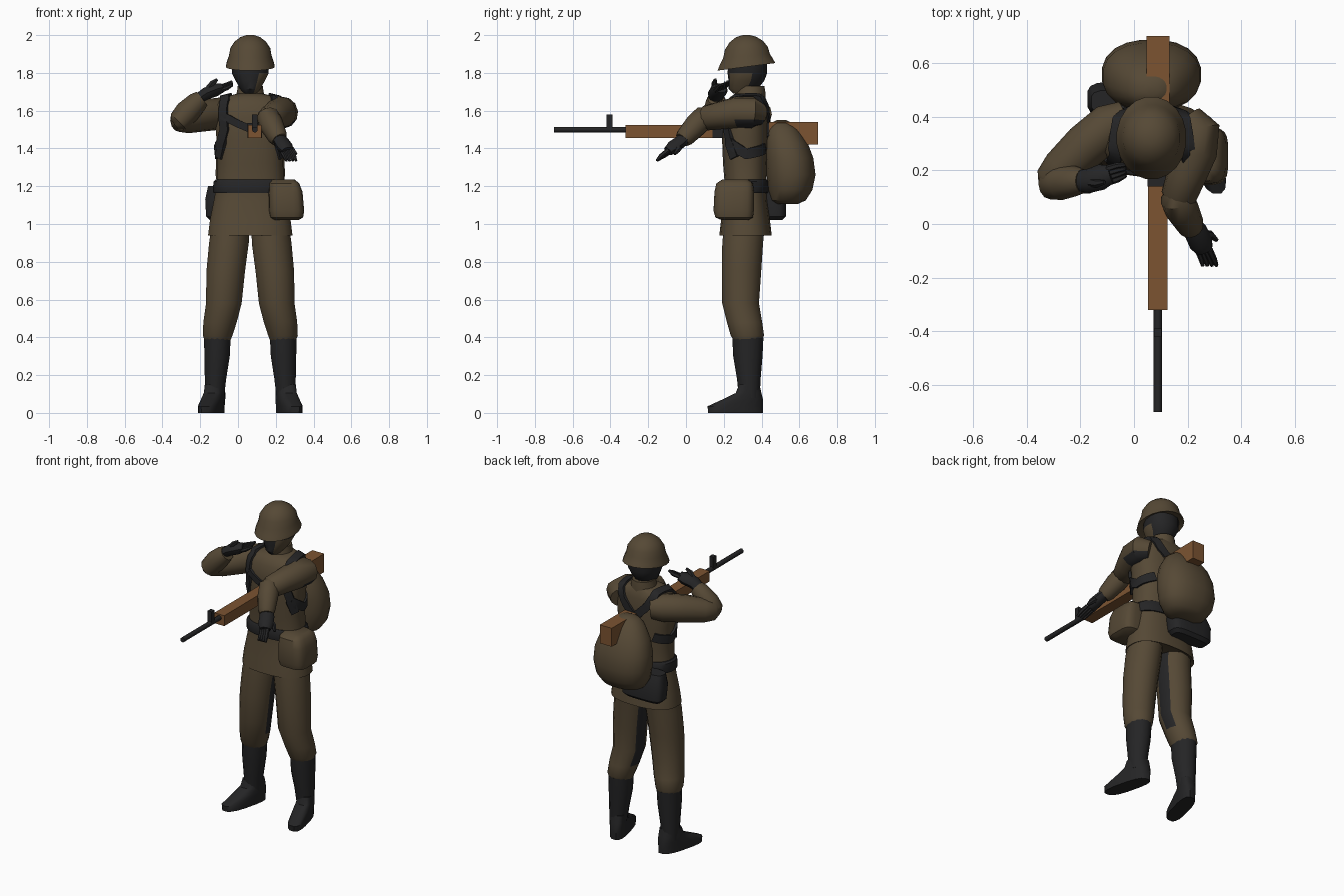
import bpy, bmesh, math
from mathutils import Vector
from mathutils.bvhtree import BVHTree

CX = 0.065  # body centre line


def material(name, rgb):
    m = bpy.data.materials.new(name)
    m.diffuse_color = (*rgb, 1)
    return m


BROWN = material("uniform brown", (0.092, 0.066, 0.036))
DARK = material("dark leather", (0.018, 0.018, 0.019))
WOOD = material("stock wood", (0.20, 0.088, 0.031))


def finish(name, bm, mat, rule=None, second=DARK):
    """Turn a bmesh into an object; rule(centre, normal) picks faces of the second colour."""
    bmesh.ops.recalc_face_normals(bm, faces=bm.faces)
    if rule:
        for f in bm.faces:
            f.material_index = int(bool(rule(f.calc_center_median(), f.normal)))
    me = bpy.data.meshes.new(name)
    bm.to_mesh(me)
    me.materials.append(mat)
    if rule:
        me.materials.append(second)
    ob = bpy.data.objects.new(name, me)
    bpy.context.collection.objects.link(ob)
    return ob


def skin(bm, rings, caps=True):
    rows = [[bm.verts.new(p) for p in r] for r in rings]
    n = len(rows[0])
    for a, b in zip(rows, rows[1:]):
        for i in range(n):
            j = (i + 1) % n
            bm.faces.new((a[i], a[j], b[j], b[i]))
    if caps:
        bm.faces.new(rows[0])
        bm.faces.new(rows[-1][::-1])


def loft(name, rings, mat, n=16, power=2.0, warp=None, rule=None, second=DARK):
    """Stack of level superellipse rings (cx, y0, y1, z, rx)."""
    bm = bmesh.new()
    out = []
    for cx, y0, y1, z, rx in rings:
        row = []
        for i in range(n):
            a = 2 * math.pi * (i + 0.5) / n
            c, s = math.cos(a), math.sin(a)
            c = math.copysign(abs(c) ** (2 / power), c)
            s = math.copysign(abs(s) ** (2 / power), s)
            p = Vector((cx + rx * c, (y0 + y1) / 2 + (y1 - y0) / 2 * s, z))
            row.append(warp(p) if warp else p)
        out.append(row)
    skin(bm, out)
    finish(name, bm, mat, rule, second)
    return bm


def tube(name, pts, radii, mat, n=12, rule=None, flat=1.0):
    """Round limb through the points, with a transported frame."""
    pts = [Vector(p) for p in pts]
    bm = bmesh.new()
    prev, side, rings = None, None, []
    for i, p in enumerate(pts):
        t = (pts[min(i + 1, len(pts) - 1)] - pts[max(i - 1, 0)]).normalized()
        if prev is None:
            side = t.cross(Vector((0, 0, 1))).normalized()
            if side.length < 0.5:
                side = Vector((1, 0, 0))
        else:
            side = prev.rotation_difference(t) @ side
        up = t.cross(side)
        rings.append([p + radii[i] * (math.cos(a) * side + flat * math.sin(a) * up)
                      for a in (2 * math.pi * k / n for k in range(n))])
        prev = t
    skin(bm, rings)
    return finish(name, bm, mat, rule)


def box(name, x, y, z, mat):
    bm = bmesh.new()
    bmesh.ops.create_cube(bm, size=1)
    for v in bm.verts:
        v.co = Vector([(lo + hi) / 2 + c * (hi - lo) for c, (lo, hi) in zip(v.co, (x, y, z))])
    return finish(name, bm, mat)


# Jacket with flared skirt
jacket = loft("jacket", [
    (CX, .21, .42, .96, .19), (CX, .175, .455, .94, .225), (CX, .185, .445, 1.02, .215),
    (CX, .20, .43, 1.12, .195), (CX, .205, .425, 1.2, .18), (CX, .195, .43, 1.32, .175),
    (CX, .19, .435, 1.45, .18), (CX, .19, .435, 1.56, .19), (CX, .205, .43, 1.63, .185),
    (CX, .23, .42, 1.67, .15), (CX, .26, .41, 1.69, .07)], BROWN, 24, 2.4)
surface = BVHTree.FromBMesh(jacket)
loft("collar", [(CX, .26, .42, 1.64, .09), (CX, .262, .42, 1.70, .072),
                (CX, .27, .415, 1.73, .068)], BROWN, 14)

# Belt and rear pouch
loft("belt", [(CX, .195, .435, 1.165, .196), (CX, .193, .437, 1.175, .2),
              (CX, .193, .437, 1.225, .196), (CX, .2, .43, 1.235, .185)], DARK, 24, 2.4)
loft("rear_pouch", [(-.03, .43, .51, 1.02, .12), (-.03, .41, .53, 1.04, .14),
                    (-.03, .40, .53, 1.13, .145), (-.03, .41, .50, 1.2, .13)], DARK, 16, 4)
loft("side_pouch", [(.255, .19, .33, 1.02, .065), (.257, .155, .355, 1.035, .088),
                    (.257, .145, .36, 1.07, .094), (.252, .15, .36, 1.17, .09),
                    (.245, .16, .355, 1.215, .08), (.24, .19, .33, 1.235, .06)], BROWN, 20, 4)

# Backpack, egg shaped with a flatter front
loft("backpack", [
    (CX, .48, .59, 1.105, .08), (CX, .45, .635, 1.125, .135), (CX, .435, .67, 1.18, .172),
    (CX, .425, .687, 1.26, .186), (CX, .42, .675, 1.35, .182), (CX, .42, .645, 1.43, .155),
    (CX, .43, .60, 1.50, .11), (CX, .45, .56, 1.535, .07), (CX, .48, .53, 1.55, .03)],
    BROWN, 20, 2.3)

# Head and helmet
loft("head", [
    (CX, .25, .34, 1.69, .035), (CX, .225, .38, 1.715, .055), (CX, .225, .415, 1.76, .08),
    (CX, .22, .43, 1.80, .1), (CX, .225, .43, 1.86, .1)], DARK, 14, 2.2,
    rule=lambda c, n: c.z < 1.79 and c.y < .34 and c.x > .09, second=BROWN)
loft("helmet", [
    (CX, .20, .44, 1.85, .1), (CX, .165, .475, 1.832, .131), (CX, .175, .463, 1.855, .126),
    (CX, .195, .445, 1.89, .114), (CX, .205, .435, 1.93, .107), (CX, .23, .41, 1.965, .084),
    (CX, .265, .375, 1.99, .052), (CX, .30, .34, 2.0, .02)], BROWN, 20,
    warp=lambda p: p + Vector((0, 0, .13 * (p.y - .32) * min(1, (2 - p.z) / .15))))

# Legs and boots, mirrored about the body centre
for label, s in (("right", -1), ("left", 1)):
    loft(label + "_trouser", [
        (CX + s * .105, .20, .42, 1.0, .10), (CX + s * .113, .19, .41, .90, .107),
        (CX + s * .13, .188, .40, .75, .104), (CX + s * .14, .19, .388, .58, .096),
        (CX + s * .16, .215, .405, .48, .09), (CX + s * .173, .235, .415, .41, .08),
        (CX + s * .173, .25, .40, .385, .07)], BROWN, 16,
        rule=lambda c, n, s=s: n.x * s < -.75 and c.y > .28 and c.z > .45)
    loft(label + "_boot_shaft", [
        (CX + s * .174, .245, .41, .40, .072), (CX + s * .176, .25, .405, .30, .069),
        (CX + s * .184, .27, .395, .18, .058), (CX + s * .188, .28, .39, .08, .05)], DARK, 14)
    loft(label + "_foot", [
        (CX + s * .187, .115, .41, 0, .052), (CX + s * .187, .112, .41, .035, .053),
        (CX + s * .187, .20, .408, .075, .053), (CX + s * .187, .262, .40, .105, .052),
        (CX + s * .186, .28, .39, .15, .05)], DARK, 16, 2.8,
        warp=lambda p, s=s: p + Vector((s * .25 * (.34 - p.y), 0, 0)))

# Raised right arm
tube("right_upper_sleeve", [(-.03, .39, 1.58), (-.09, .365, 1.585), (-.18, .29, 1.575),
     (-.27, .205, 1.555), (-.315, .155, 1.55), (-.34, .135, 1.55)],
     [.07, .085, .085, .075, .062, .025], BROWN)
tube("right_lower_sleeve", [(-.335, .15, 1.525), (-.315, .15, 1.54), (-.27, .155, 1.59),
     (-.215, .16, 1.645), (-.19, .16, 1.665)], [.03, .058, .066, .056, .045], BROWN)
tube("right_glove", [(-.215, .16, 1.66), (-.17, .16, 1.69), (-.12, .175, 1.71),
     (-.085, .185, 1.72)], [.038, .045, .048, .034], DARK, 10, flat=.75)

# Left arm reaching to the rifle
tube("left_upper_sleeve", [(.20, .39, 1.58), (.235, .35, 1.59), (.225, .27, 1.59),
     (.195, .18, 1.575), (.165, .10, 1.56), (.155, .06, 1.56)],
     [.06, .085, .085, .074, .066, .03], BROWN,
     rule=lambda c, n: c.y > .24 and c.z < 1.56)
tube("left_lower_sleeve", [(.15, .125, 1.59), (.158, .10, 1.57), (.18, .05, 1.52),
     (.21, -.005, 1.46), (.22, -.02, 1.445)], [.035, .062, .063, .052, .042], BROWN)
tube("left_glove", [(.205, .005, 1.47), (.23, -.03, 1.435), (.25, -.07, 1.405),
     (.262, -.095, 1.385)], [.038, .044, .046, .034], DARK, 10, flat=.75)

# Fingers and thumbs
for k in range(4):
    d = (k - 1.5) * .017
    tube(f"right_finger_{k}", [(-.10, .18 + d, 1.715 + d * .4), (-.06, .192 + d, 1.728 + d * .4),
         (-.03, .20 + d * .8, 1.745 + d * .4)], [.013, .012, .007], DARK, 6)
    tube(f"left_finger_{k}", [(.255 + d, -.085 - d * .4, 1.39), (.272 + d, -.125 - d * .3, 1.36),
         (.282 + d, -.155, 1.335)], [.013, .012, .007], DARK, 6)
tube("right_thumb", [(-.16, .155, 1.71), (-.135, .15, 1.745), (-.11, .155, 1.765)],
     [.02, .016, .008], DARK, 6)
tube("left_thumb", [(.25, -.04, 1.42), (.285, -.04, 1.395), (.308, -.06, 1.37)],
     [.02, .016, .008], DARK, 6)


def strap(name, pts, width, steps=6):
    """Ribbon laid onto the jacket surface along a rough path."""
    pts = [Vector(p) for p in pts]
    path = [a.lerp(b, k / steps) for a, b in zip(pts, pts[1:]) for k in range(steps)] + pts[-1:]
    hits = [surface.find_nearest(p)[:2] for p in path]
    bm = bmesh.new()
    rings = []
    for i, (p, n) in enumerate(hits):
        t = hits[min(i + 1, len(hits) - 1)][0] - hits[max(i - 1, 0)][0]
        w = t.cross(n).normalized() * width / 2
        rings.append([p + w - n * .01, p + w + n * .012, p - w + n * .012, p - w - n * .01])
    skin(bm, rings)
    finish(name, bm, DARK)


# Shoulder harness, mirrored, and the rifle sling
for label, s in (("right", -1), ("left", 1)):
    strap(label + "_shoulder_strap", [(CX + s * .175, .25, 1.35), (CX + s * .155, .19, 1.5),
          (CX + s * .14, .24, 1.67), (CX + s * .13, .36, 1.70), (CX + s * .09, .44, 1.60),
          (CX - s * .06, .46, 1.45)], .05)
    strap(label + "_side_strap", [(CX + s * .17, .22, 1.43), (CX + s * .19, .32, 1.37),
          (CX + s * .13, .44, 1.40)], .055)
strap("rifle_sling", [(-.10, .20, 1.58), (.0, .18, 1.53), (.10, .18, 1.49)], .04)

# Rifle
box("rifle_forestock", (.053, .125), (-.32, .15), (1.455, 1.523), WOOD)
box("rifle_receiver", (.05, .128), (.14, .45), (1.455, 1.535), DARK)
box("rifle_butt", (.046, .132), (.44, .70), (1.42, 1.54), WOOD)
tube("rifle_barrel", [(.089, -.70, 1.50), (.089, -.30, 1.50)], [.0155, .0155], DARK, 10)
box("rifle_front_sight", (.075, .103), (-.42, -.388), (1.50, 1.58), DARK)

# Smooth shading with sharp edges kept
for ob in bpy.data.objects:
    ob.select_set(True)
bpy.context.view_layer.objects.active = bpy.data.objects["jacket"]
bpy.ops.object.shade_smooth_by_angle(angle=math.radians(40))
